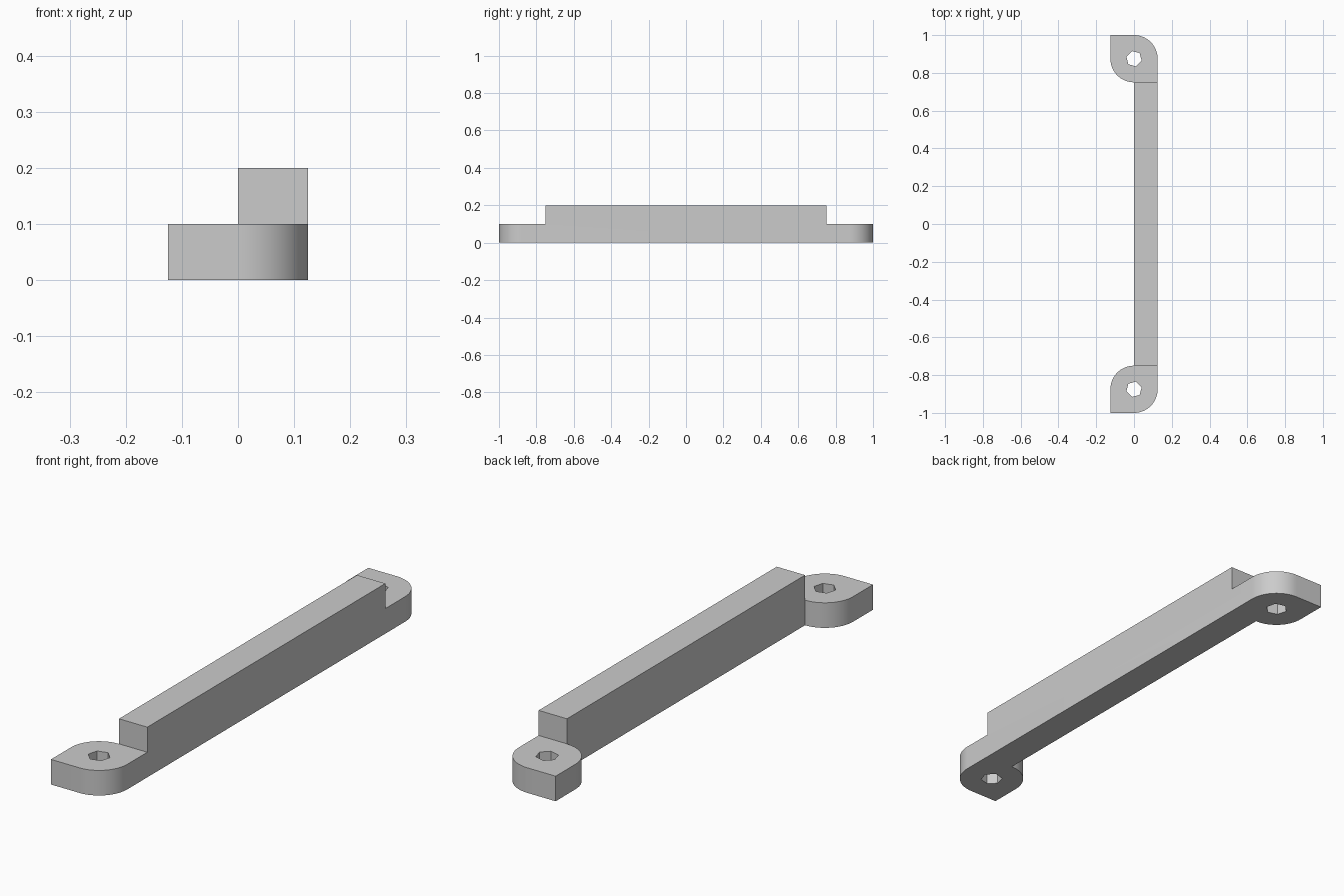
import bpy
import bmesh
from math import cos, sin, pi, radians

default = bpy.data.objects.get("Cube")
if default:
    bpy.data.objects.remove(default, do_unlink=True)

HALF = 1.0        # half of the handle length
R = 0.125         # foot radius and rail width
FOOT_Y = HALF - R
STEP, TOP = 0.1, 0.2

grey = bpy.data.materials.new("light grey")
grey.use_nodes = True
colour = (0.6, 0.6, 0.6, 1)
grey.diffuse_color = colour
grey.node_tree.nodes["Principled BSDF"].inputs["Base Color"].default_value = colour


def prism(name, outline, z0, z1):
    """Extrude a flat outline from z0 to z1."""
    bm = bmesh.new()
    face = bm.faces.new([bm.verts.new((x, y, z0)) for x, y in outline])
    grown = bmesh.ops.extrude_face_region(bm, geom=[face])
    for v in grown["geom"]:
        if isinstance(v, bmesh.types.BMVert):
            v.co.z = z1
    bmesh.ops.recalc_face_normals(bm, faces=bm.faces)
    mesh = bpy.data.meshes.new(name)
    bm.to_mesh(mesh)
    bm.free()
    mesh.materials.append(grey)
    obj = bpy.data.objects.new(name, mesh)
    bpy.context.collection.objects.link(obj)
    return obj


def arc(cy, start, end, steps=16):
    angles = [radians(start + (end - start) * i / steps) for i in range(steps + 1)]
    return [(R * cos(a), cy + R * sin(a)) for a in angles]


def boolean(obj, other, operation):
    mod = obj.modifiers.new(operation.lower(), "BOOLEAN")
    mod.object, mod.operation, mod.solver = other, operation, "EXACT"
    other.hide_render = True
    other.hide_set(True)


# Base: a foot at each end, two rounded corners each, joined by a narrow strip
front_half = arc(-FOOT_Y, 180, 90) + []
front_half += [(-R, -HALF)] + arc(-FOOT_Y, -90, 0)
front_half = front_half[:17][::-1] + front_half[17:]
back_half = [(x, -y) for x, y in reversed(front_half)]
handle = prism("mounting_handle", front_half + back_half, 0, STEP)

# Raised rail between the feet
rail_y = FOOT_Y - R
rail = prism("rail_helper", [(0, -rail_y), (R, -rail_y), (R, rail_y), (0, rail_y)], 0, TOP)
boolean(handle, rail, "UNION")

# Six-sided screw holes, mirrored front to back
helpers = [rail]
for side in (-1, 1):
    ring = [radians(45) + i * pi / 3 for i in range(6)]
    hole = prism("hole_cutter",
                 [(0.042 * cos(a), side * (FOOT_Y + 0.042 * sin(a))) for a in ring],
                 -STEP, TOP + STEP)
    boolean(handle, hole, "DIFFERENCE")
    helpers.append(hole)

# Bake the cuts, merge flat faces, and smooth the rounded corners
graph = bpy.context.evaluated_depsgraph_get()
baked = bpy.data.meshes.new_from_object(handle.evaluated_get(graph))
handle.modifiers.clear()
handle.data = baked
for obj in helpers:
    bpy.data.objects.remove(obj, do_unlink=True)

bm = bmesh.new()
bm.from_mesh(baked)
bmesh.ops.remove_doubles(bm, verts=bm.verts, dist=0.0001)
bmesh.ops.dissolve_limit(bm, angle_limit=radians(1), verts=bm.verts, edges=bm.edges)
bm.to_mesh(baked)
bm.free()

bpy.ops.object.select_all(action="DESELECT")
handle.select_set(True)
bpy.context.view_layer.objects.active = handle
bpy.ops.object.shade_smooth_by_angle(angle=radians(30))
